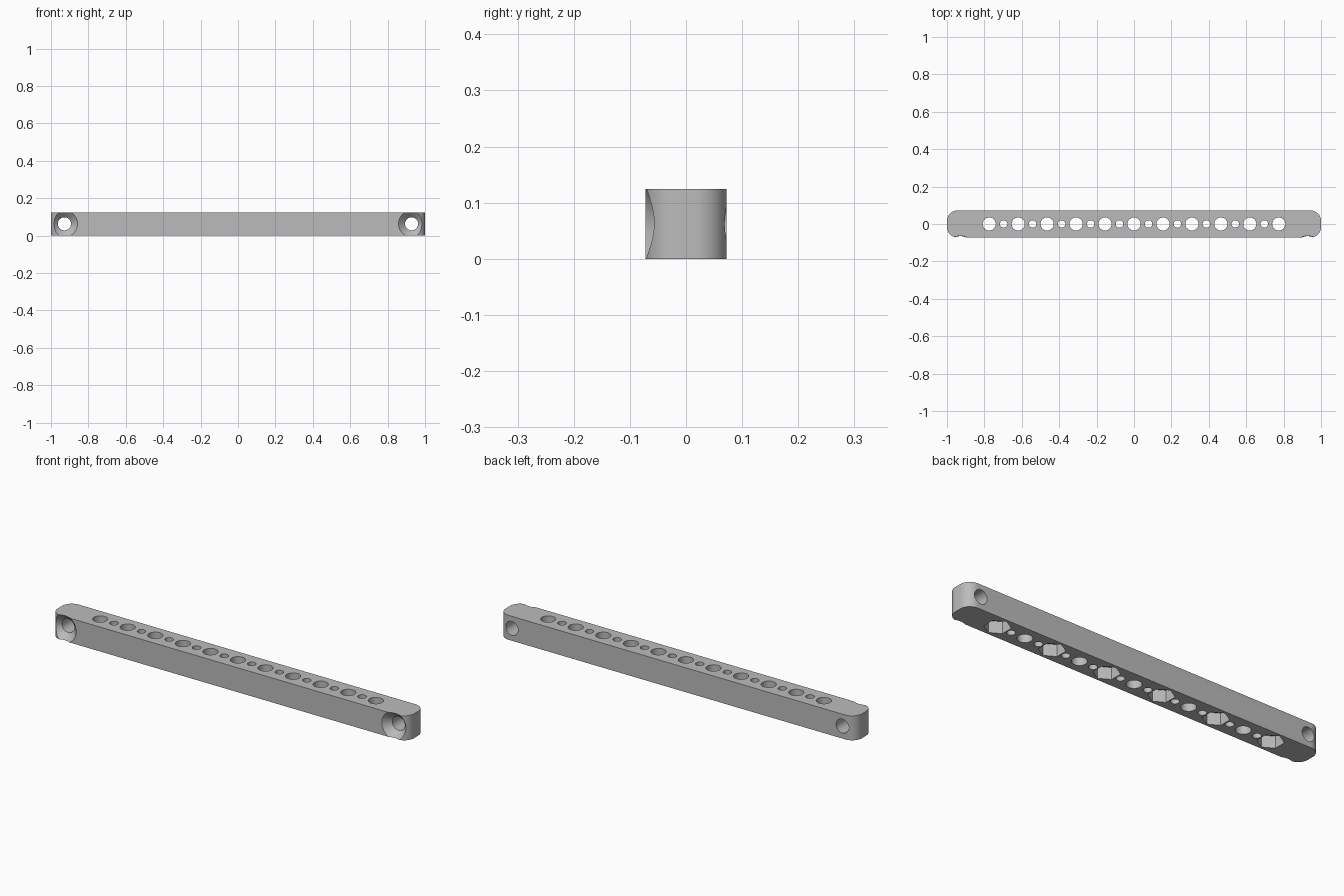
import bpy, bmesh, math
from mathutils import Matrix, Vector

if "Cube" in bpy.data.objects:
    bpy.data.objects.remove(bpy.data.objects["Cube"])

LENGTH, WIDTH, HEIGHT, CORNER = 2.0, 0.144, 0.124, 0.055
PITCH = 0.1548

grey = bpy.data.materials.new("plain grey")
grey.use_nodes = True
colour = (0.5, 0.5, 0.5, 1)
grey.diffuse_color = colour
grey.node_tree.nodes["Principled BSDF"].inputs["Base Color"].default_value = colour


def make_object(name, bm):
    bmesh.ops.recalc_face_normals(bm, faces=bm.faces)
    mesh = bpy.data.meshes.new(name)
    bm.to_mesh(mesh)
    bm.free()
    mesh.materials.append(grey)
    obj = bpy.data.objects.new(name, mesh)
    bpy.context.collection.objects.link(obj)
    return obj


def add_prism(bm, x, z0, z1, radius, sides, turn=0):
    """Upright cylinder or polygon prism."""
    place = Matrix.Translation((x, 0, (z0 + z1) / 2)) @ Matrix.Rotation(turn, 4, "Z")
    bmesh.ops.create_cone(bm, cap_ends=True, segments=sides, radius1=radius,
                          radius2=radius, depth=z1 - z0, matrix=place)


def add_turned(bm, x, z, profile, sides=64):
    """Solid turned about a front-to-back axis from (y, radius) points."""
    rings = []
    for y, r in profile:
        angles = [2 * math.pi * i / sides for i in range(sides)]
        rings.append([bm.verts.new((x + r * math.cos(a), y, z + r * math.sin(a)))
                      for a in angles])
    for a, b in zip(rings, rings[1:]):
        for i in range(sides):
            j = (i + 1) % sides
            bm.faces.new((a[i], a[j], b[j], b[i]))
    bm.faces.new(rings[0])
    bm.faces.new(rings[-1])


# Bar body with rounded upright corners
bm = bmesh.new()
bmesh.ops.create_cube(bm, size=1)
for v in bm.verts:
    v.co = Vector((v.co.x * LENGTH, v.co.y * WIDTH, (v.co.z + 0.5) * HEIGHT))
uprights = [e for e in bm.edges if abs(e.verts[0].co.z - e.verts[1].co.z) > 0.01]
bmesh.ops.bevel(bm, geom=uprights, offset=CORNER, segments=14, profile=0.5,
                affect="EDGES")
bar = make_object("drilled_bar", bm)

# Row of alternating large and small vertical holes
holes = bmesh.new()
for i in range(-10, 11):
    large = i % 2 == 0
    add_prism(holes, i * PITCH / 2, -0.1, HEIGHT + 0.1, 0.035 if large else 0.02, 48)

# Hexagonal nut pockets under every other large hole
pockets = bmesh.new()
for i in range(-5, 6, 2):
    add_prism(pockets, i * PITCH, -0.1, 0.06, 0.061, 6, math.pi / 6)
# Put a corner of each hexagon towards the front
corner = max(pockets.verts, key=lambda v: abs(v.co.y))
if abs(corner.co.y) < 0.06:
    for i in range(-5, 6, 2):
        near = [v for v in pockets.verts if abs(v.co.x - i * PITCH) < PITCH / 2]
        bmesh.ops.rotate(pockets, verts=near, cent=(i * PITCH, 0, 0),
                         matrix=Matrix.Rotation(math.pi / 6, 3, "Z"))

# Countersunk cross holes at both ends
cross = bmesh.new()
front = -WIDTH / 2
for x in (-0.928, 0.928):
    add_turned(cross, x, HEIGHT / 2 + 0.001,
               [(front - 0.03, 0.1), (front + 0.035, 0.035), (0.15, 0.035)])

# Cut everything from the bar
for name, cutter_mesh in (("hole_cutter", holes), ("pocket_cutter", pockets),
                          ("cross_hole_cutter", cross)):
    cutter = make_object(name, cutter_mesh)
    cutter.hide_render = True
    mod = bar.modifiers.new(name, "BOOLEAN")
    mod.operation = "DIFFERENCE"
    mod.solver = "EXACT"
    mod.object = cutter
    bpy.context.view_layer.objects.active = bar
    bpy.ops.object.modifier_apply(modifier=name)
    bpy.data.objects.remove(cutter)

bpy.ops.object.select_all(action="DESELECT")
bar.select_set(True)
bpy.context.view_layer.objects.active = bar
bpy.ops.object.shade_smooth_by_angle(angle=math.radians(25))
